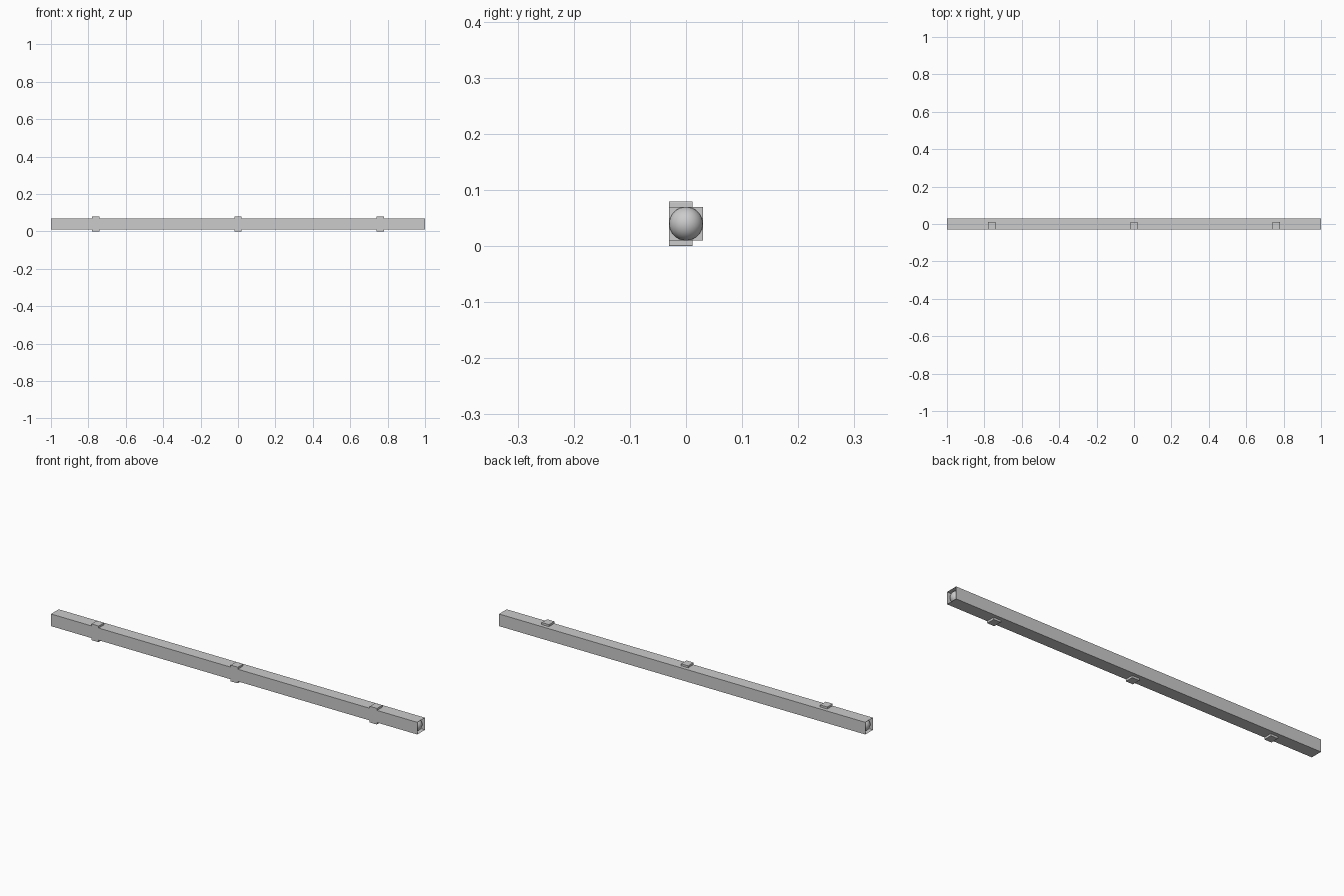
import bpy, bmesh, math
from mathutils import Matrix, Vector

if "Cube" in bpy.data.objects:
    bpy.data.objects.remove(bpy.data.objects["Cube"])

ZC = 0.04      # centre height of the bar
R = 0.03       # half width of the bar


def make_object(name, bm):
    bmesh.ops.recalc_face_normals(bm, faces=bm.faces)
    mesh = bpy.data.meshes.new(name)
    bm.to_mesh(mesh)
    bm.free()
    obj = bpy.data.objects.new(name, mesh)
    bpy.context.collection.objects.link(obj)
    return obj


def box(name, lo, hi):
    lo, hi = Vector(lo), Vector(hi)
    bm = bmesh.new()
    mat = Matrix.Translation((lo + hi) / 2) @ Matrix.Diagonal((*(hi - lo), 1))
    bmesh.ops.create_cube(bm, size=1, matrix=mat)
    return make_object(name, bm)


# Long square sleeve, open at both ends
bm = bmesh.new()
bmesh.ops.create_cube(bm, size=1, matrix=Matrix.Translation((0, 0, ZC))
                      @ Matrix.Diagonal((2, 2 * R, 2 * R, 1)))
bm.normal_update()
ends = [f for f in bm.faces if abs(f.normal.x) > 0.9]
bmesh.ops.delete(bm, geom=ends, context='FACES_ONLY')
make_object("square_sleeve", bm)

# Rounded plug and backing plate recessed in each end
for side, label in ((-1, "left"), (1, "right")):
    bm = bmesh.new()
    bmesh.ops.create_uvsphere(
        bm, u_segments=32, v_segments=16, radius=R,
        matrix=Matrix.Translation((side * (1 - R), 0, ZC))
        @ Matrix.Rotation(math.pi / 2, 4, 'Y'))
    for f in bm.faces:
        f.smooth = True
    make_object(label + "_end_ball", bm)
    x = side * (1 - R)
    box(label + "_end_plate", (x - 0.001, -R, ZC - R), (x + 0.001, R, ZC + R))

# Three mounting clips, flush with the front face
for x, label in ((-0.76, "left"), (0, "middle"), (0.76, "right")):
    clip = box(label + "_clip", (x - 0.02, -R, 0), (x + 0.02, 0.012, 0.08))
    bev = clip.modifiers.new("soft_edges", 'BEVEL')
    bev.width = 0.002
    bev.segments = 2
    bev.limit_method = 'WEIGHT'
    weights = clip.data.attributes.new("bevel_weight_edge", 'FLOAT', 'EDGE')
    for e in clip.data.edges:
        a, b = (clip.data.vertices[i].co for i in e.vertices)
        if abs(a.y - b.y) > 0.01:
            weights.data[e.index].value = 1
